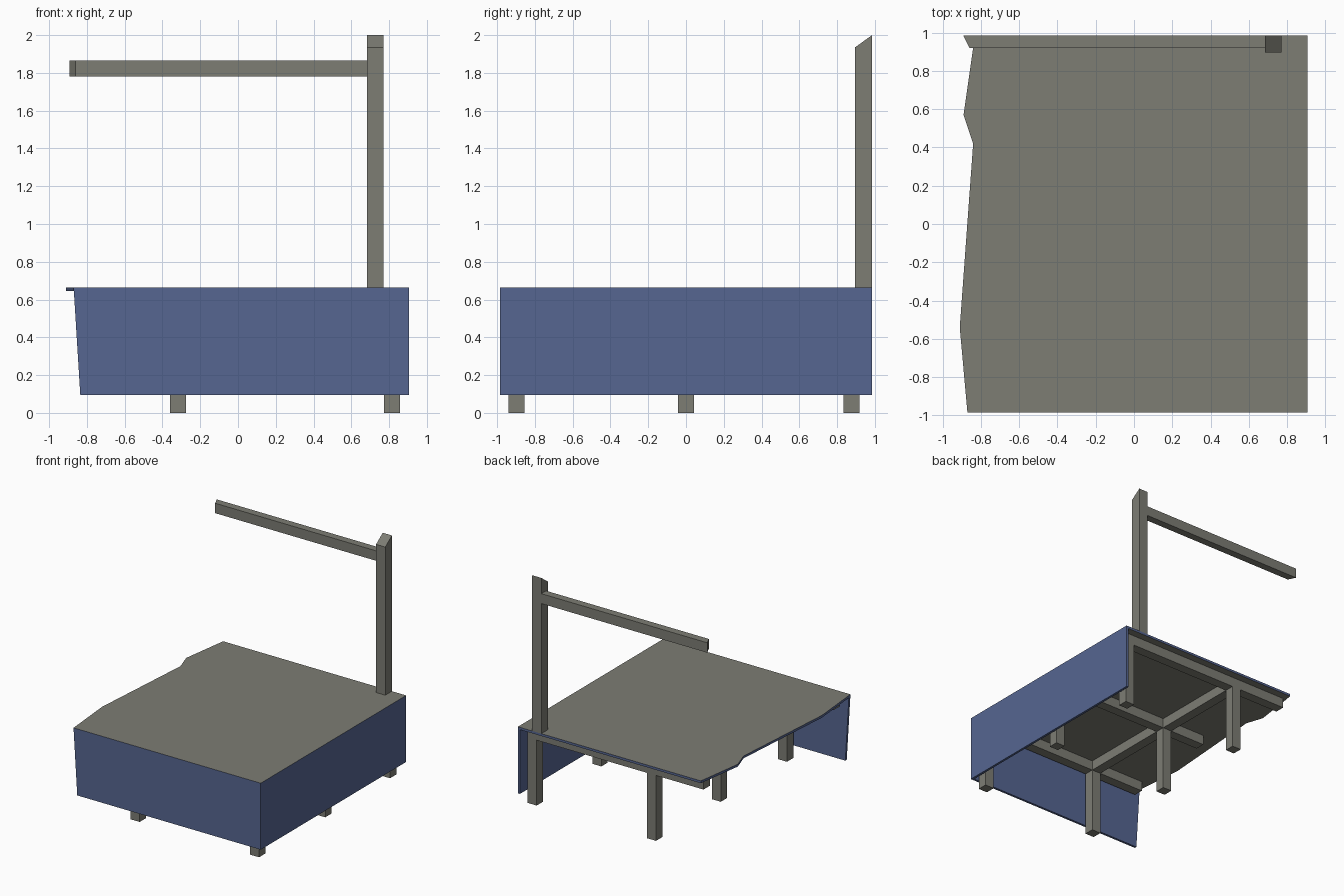
import bpy, bmesh
from mathutils import Vector

if "Cube" in bpy.data.objects:
    bpy.data.objects.remove(bpy.data.objects["Cube"])


def material(name, rgb):
    m = bpy.data.materials.new(name)
    m.diffuse_color = (*rgb, 1)
    m.use_nodes = True
    m.node_tree.nodes["Principled BSDF"].inputs["Base Color"].default_value = m.diffuse_color
    return m


WOOD = material("weathered_grey", (0.205, 0.205, 0.175))
BLUE = material("faded_blue", (0.093, 0.133, 0.285))


def prism(name, outline, direction, mats):
    """Extrude a flat outline along a direction; slot 1 (if any) colours the rim."""
    bm = bmesh.new()
    cap = bm.faces.new([bm.verts.new(p) for p in outline])
    ext = bmesh.ops.extrude_face_region(bm, geom=[cap], use_keep_orig=True)
    bmesh.ops.translate(bm, vec=direction,
                        verts=[g for g in ext["geom"] if isinstance(g, bmesh.types.BMVert)])
    bmesh.ops.recalc_face_normals(bm, faces=bm.faces)
    d = Vector(direction).normalized()
    for f in bm.faces:
        f.material_index = 1 if len(mats) > 1 and abs(f.normal.dot(d)) < 0.5 else 0
    me = bpy.data.meshes.new(name)
    bm.to_mesh(me)
    bm.free()
    for m in mats:
        me.materials.append(m)
    ob = bpy.data.objects.new(name, me)
    bpy.context.collection.objects.link(ob)
    return ob


def box(name, x0, x1, y0, y1, z0, z1, mat):
    return prism(name, [(x0, y0, z0), (x1, y0, z0), (x1, y1, z0), (x0, y1, z0)],
                 (0, 0, z1 - z0), [mat])


TOP, UNDER, BOTTOM = 0.665, 0.645, 0.095
H = 0.0425  # half timber width

# deck with a broken left edge and blue rim
deck = [(0.905, -0.985), (0.905, 0.985), (-0.83, 0.985), (-0.84, 0.92), (-0.89, 0.57),
        (-0.84, 0.42), (-0.91, -0.54), (-0.87, -0.985)]
prism("deck", [(x, y, UNDER) for x, y in deck], (0, 0, TOP - UNDER), [WOOD, BLUE])

# skirt panels on the front and right
prism("front_skirt", [(-0.835, -0.985, BOTTOM), (0.905, -0.985, BOTTOM),
                      (0.905, -0.985, UNDER), (-0.869, -0.985, UNDER)], (0, 0.02, 0), [BLUE])
box("right_skirt", 0.885, 0.905, -0.965, 0.985, BOTTOM, UNDER, BLUE)

# legs and the beams along x, one row at a time
columns = (-0.317, 0.815)
rows = ((-0.897, -0.80), (0.0, -0.70), (0.877, -0.81))
for y, end in rows:
    for x in columns:
        box("leg", x - H, x + H, y - H, y + H, 0, UNDER, WOOD)
    xs = (end, columns[0] - H, columns[0] + H, columns[1] - H)
    for a, b in (xs[:2], xs[2:]):
        box("long_beam", a, b, y - H, y + H, UNDER - 0.085, UNDER, WOOD)

# cross beams along y between the legs
for x in columns:
    for (a, _), (b, _) in zip(rows, rows[1:]):
        box("cross_beam", x - H, x + H, a + H, b - H, UNDER - 0.085, UNDER, WOOD)

# railing post with slanted top
prism("railing_post", [(0.683, 0.895, TOP), (0.683, 0.985, TOP),
                       (0.683, 0.985, 2.0), (0.683, 0.895, 1.935)], (0.087, 0, 0), [WOOD])

# hand rail with a splintered end
prism("hand_rail", [(-0.86, 0.92, 1.78), (0.683, 0.92, 1.78),
                    (0.683, 0.985, 1.78), (-0.892, 0.985, 1.78)], (0, 0, 0.085), [WOOD])
